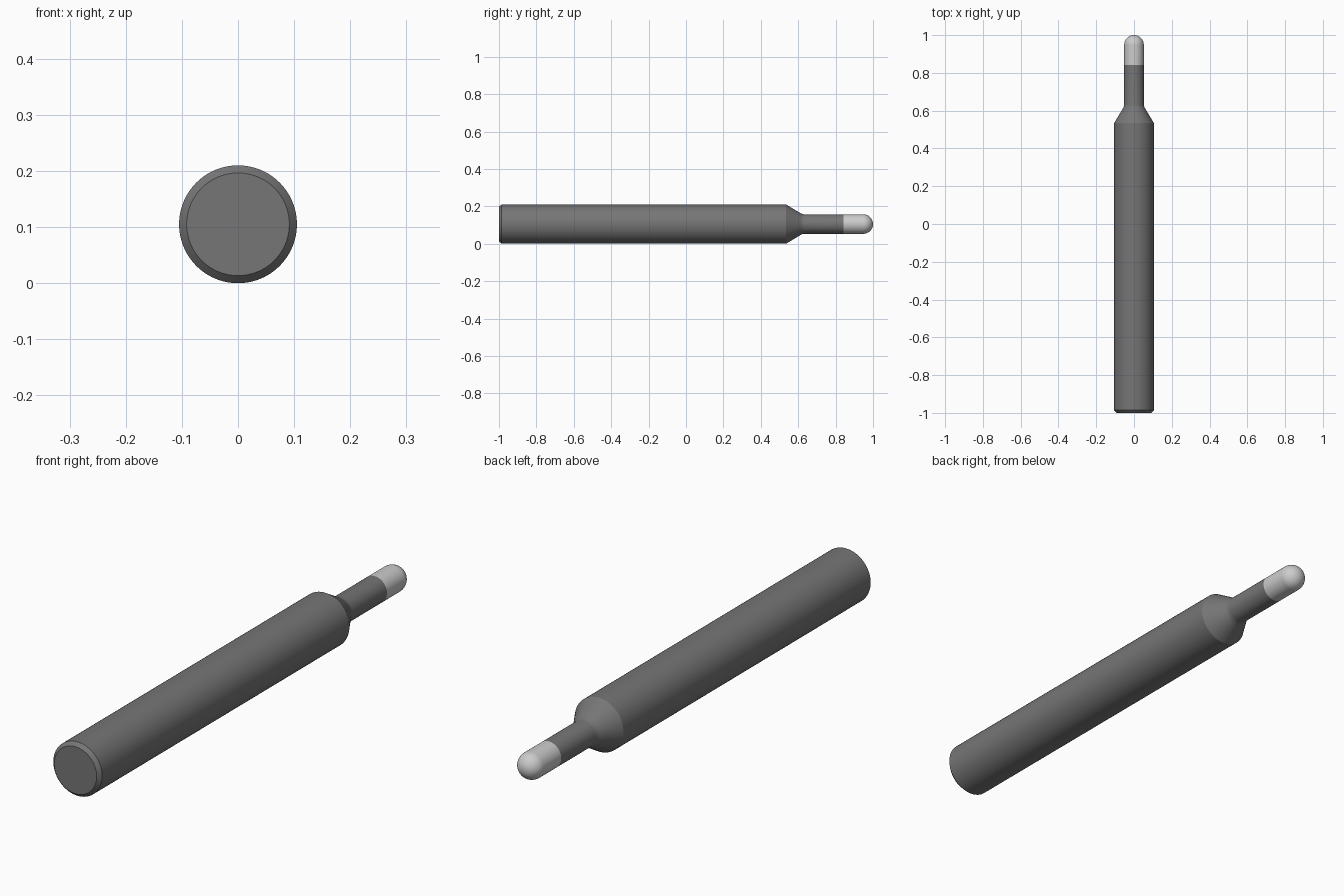
import bpy, bmesh, math

if "Cube" in bpy.data.objects:
    bpy.data.objects.remove(bpy.data.objects["Cube"])

R, NECK, SIDES = 0.105, 0.052, 96


def material(name, v):
    m = bpy.data.materials.new(name)
    m.diffuse_color = (v, v, v, 1)
    m.use_nodes = True
    m.node_tree.nodes["Principled BSDF"].inputs["Base Color"].default_value = m.diffuse_color
    return m


def lathe(name, profile, mat):
    """Turn (y, radius) points around the long axis; radius 0 closes an end."""
    bm = bmesh.new()
    rings = []
    for y, r in profile:
        if r < 1e-6:
            rings.append([bm.verts.new((0, y, R))])
        else:
            rings.append([bm.verts.new((r * math.sin(2 * math.pi * i / SIDES), y,
                                        R + r * math.cos(2 * math.pi * i / SIDES)))
                          for i in range(SIDES)])
    for a, b in zip(rings, rings[1:]):
        for i in range(SIDES):
            j = (i + 1) % SIDES
            if len(b) == 1:
                bm.faces.new((a[i], a[j], b[0]))
            else:
                bm.faces.new((a[i], a[j], b[j], b[i]))
    for ring in (rings[0], rings[-1]):
        if len(ring) > 1:
            bm.faces.new(ring)
    bmesh.ops.recalc_face_normals(bm, faces=bm.faces)
    me = bpy.data.meshes.new(name)
    bm.to_mesh(me)
    bm.free()
    ob = bpy.data.objects.new(name, me)
    bpy.context.collection.objects.link(ob)
    me.materials.append(mat)
    bpy.ops.object.select_all(action='DESELECT')
    ob.select_set(True)
    bpy.context.view_layer.objects.active = ob
    bpy.ops.object.shade_smooth_by_angle(angle=math.radians(20))
    return ob


# Shank with chamfered end, cone shoulder, small fillet and thin neck
lathe("shank", [(-1, 0.0915), (-0.986, R), (0.535, R), (0.609, 0.0605),
                (0.616, 0.0565), (0.624, 0.0532), (0.633, NECK), (0.842, NECK)],
      material("dark_steel", 0.18))

# Light ball-nosed cutting tip
STEPS = 16
tip = [(0.842, NECK)] + [(1 - NECK + NECK * math.sin(k * math.pi / 2 / STEPS),
                          NECK * math.cos(k * math.pi / 2 / STEPS))
                         for k in range(STEPS + 1)]
lathe("ball_tip", tip, material("light_steel", 0.55))
